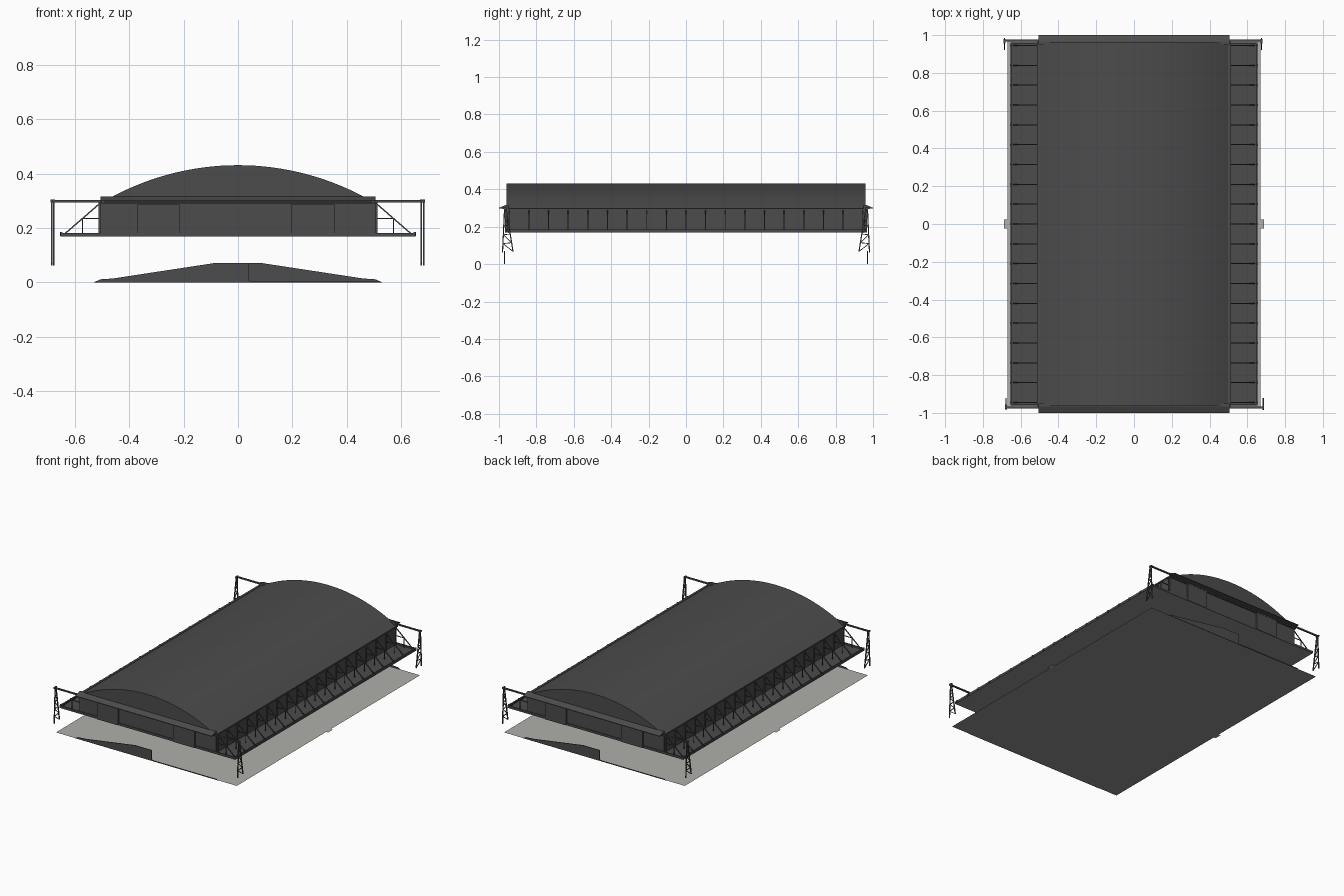
import bpy, bmesh, math
from mathutils import Vector

if "Cube" in bpy.data.objects:
    bpy.data.objects.remove(bpy.data.objects["Cube"])


def material(name, r, g, b):
    m = bpy.data.materials.new(name)
    m.diffuse_color = (r, g, b, 1)
    m.use_nodes = True
    m.node_tree.nodes["Principled BSDF"].inputs["Base Color"].default_value = m.diffuse_color
    return m


DARK = material("charcoal_cladding", 0.072, 0.072, 0.072)
PALE = material("pale_concrete", 0.43, 0.43, 0.40)
UNDER = material("grey_underside", 0.28, 0.28, 0.28)


def finish(name, bm, mat, recalc=True):
    if recalc:
        bmesh.ops.recalc_face_normals(bm, faces=bm.faces)
    me = bpy.data.meshes.new(name)
    bm.to_mesh(me)
    bm.free()
    me.materials.append(mat)
    ob = bpy.data.objects.new(name, me)
    bpy.context.collection.objects.link(ob)
    return ob


def sheet(name, mat, x0, x1, y0, y1, z):
    """Single upward-facing sheet."""
    bm = bmesh.new()
    bm.faces.new([bm.verts.new((x, y, z)) for x, y in ((x0, y0), (x1, y0), (x1, y1), (x0, y1))])
    return finish(name, bm, mat, False)


def add_box(bm, x0, x1, y0, y1, z0, z1):
    for v in bmesh.ops.create_cube(bm, size=1)["verts"]:
        v.co = Vector((x1 if v.co.x > 0 else x0, y1 if v.co.y > 0 else y0,
                       z1 if v.co.z > 0 else z0))


def add_bar(bm, a, b, t):
    """Square bar of thickness t between two points."""
    a, b = Vector(a), Vector(b)
    d = b - a
    rot = d.to_track_quat('Z', 'Y')
    for v in bmesh.ops.create_cube(bm, size=1)["verts"]:
        v.co = rot @ Vector((v.co.x * t, v.co.y * t, v.co.z * d.length)) + (a + b) / 2


def box(name, mat, *dims):
    bm = bmesh.new()
    add_box(bm, *dims)
    return finish(name, bm, mat)


def prism(name, mat, pts, axis, a, b):
    """Extrude a closed profile along x (points are y,z) or y (points are x,z)."""
    bm = bmesh.new()
    def put(p, t):
        return (t, p[0], p[1]) if axis == 'x' else (p[0], t, p[1])
    f = bm.faces.new([bm.verts.new(put(p, a)) for p in pts])
    ext = bmesh.ops.extrude_face_region(bm, geom=[f])["geom"]
    step = Vector((b - a, 0, 0)) if axis == 'x' else Vector((0, b - a, 0))
    bmesh.ops.translate(bm, vec=step, verts=[g for g in ext if isinstance(g, bmesh.types.BMVert)])
    return finish(name, bm, mat)


# Ground: grey under-sheet, pale top sheet, small side tabs
sheet("ground_base", UNDER, -0.67, 0.67, -0.97, 0.97, 0)
sheet("ground_top", PALE, -0.67, 0.67, -0.97, 0.97, 0.002)
sheet("ground_tab_left", PALE, -0.687, -0.67, -0.025, 0.025, 0.002)
sheet("ground_tab_right", PALE, 0.67, 0.687, -0.025, 0.025, 0.002)

# Upright half-ramp panels on the front and back ground edges (turned half round)
ramp = [(-0.53, 0), (-0.505, 0.011), (-0.46, 0.014), (-0.085, 0.071), (0.04, 0.071),
        (0.04, 0.005), (0.52, 0.005), (0.53, 0)]
for s, n in ((1, "front"), (-1, "back")):
    prism("ramp_panel_" + n, DARK, [(s * x, z) for x, z in ramp], 'y', -0.972 * s, -0.968 * s)

# Raised deck sheet with grey soffit and rims on all edges
sheet("deck", DARK, -0.65, 0.65, -0.96, 0.96, 0.172)
sheet("deck_soffit", UNDER, -0.653, 0.653, -0.962, 0.962, 0.167)
for s, n, m in ((-1, "left", "front"), (1, "right", "back")):
    xs = sorted((s * 0.645, s * 0.653))
    box("deck_rim_" + n, DARK, *xs, -0.962, 0.962, 0.168, 0.184)
    ys = sorted((s * 0.954, s * 0.962))
    box("deck_rim_" + m, DARK, -0.65, 0.65, *ys, 0.168, 0.182)

# Hall walls
box("hall_walls", DARK, -0.508, 0.508, -0.957, 0.957, 0.173, 0.294)

# Door plates and header band on both ends
for s, n in ((-1, "front"), (1, "back")):
    ys = sorted((s * 0.957, s * 0.967))
    for a, b, m in ((-0.37, -0.215, "a"), (0.195, 0.355, "b")):
        xs = sorted((-s * a, -s * b))
        box("door_%s_%s" % (n, m), DARK, *xs, *ys, 0.168, 0.287)
    box("header_" + n, DARK, -0.508, 0.508, *ys, 0.288, 0.296)
    # Sloping end canopy
    prism("canopy_" + n, DARK, [(s * 1.0, 0.297), (s * 1.0, 0.301), (s * 0.965, 0.316),
                                (s * 0.95, 0.316), (s * 0.95, 0.297)], 'x', -0.506, 0.506)

# Arched roof
R, TOP, HALF = 0.982, 0.431, 0.503
arc = []
for i in range(33):
    x = HALF - 2 * HALF * i / 32
    arc.append((x, TOP - R + math.sqrt(R * R - x * x)))
roof = prism("arched_roof", DARK, [(HALF, 0.286)] + arc + [(-HALF, 0.286)], 'y', -0.96, 0.96)
bpy.context.view_layer.objects.active = roof
roof.select_set(True)
bpy.ops.object.shade_smooth_by_angle(angle=math.radians(25))
roof.select_set(False)

MAST_X = {("left", "front"): -0.678, ("right", "front"): 0.684,
          ("left", "back"): -0.686, ("right", "back"): 0.675}

for s, n in ((-1, "left"), (1, "right")):
    # Eaves gutter
    xs = sorted((s * 0.498, s * 0.513))
    box("eaves_" + n, DARK, *xs, -0.965, 0.965, 0.288, 0.298)
    # Side frames: wall post, raking strut, tie and short prop
    bm = bmesh.new()
    for i in range(19):
        y = -0.945 + 1.89 * i / 18
        add_bar(bm, (s * 0.511, y, 0.172), (s * 0.511, y, 0.29), 0.005)
        add_bar(bm, (s * 0.511, y, 0.288), (s * 0.638, y, 0.178), 0.005)
        add_bar(bm, (s * 0.511, y, 0.235), (s * 0.574, y, 0.235), 0.004)
        add_bar(bm, (s * 0.572, y, 0.172), (s * 0.572, y, 0.235), 0.004)
        add_box(bm, s * 0.653 - 0.003, s * 0.653 + 0.003, y - 0.006, y + 0.006, 0.17, 0.185)
    finish("side_frames_" + n, bm, DARK)

    # Corner lattice masts with an arm back to the hall
    for e, m in ((-1, "front"), (1, "back")):
        bm = bmesh.new()
        x = MAST_X[(n, m)]

        def outer(t):
            return e * (0.970 + 0.011 * t), 0.30 - 0.238 * t

        def inner(t):
            return e * (0.962 - 0.037 * t), 0.30 - 0.232 * t

        add_bar(bm, (x, *outer(0)), (x, *outer(1)), 0.006)
        add_bar(bm, (x, *inner(0)), (x, *inner(1)), 0.006)
        for k in range(5):
            t0, t1 = k / 5, (k + 1) / 5
            add_bar(bm, (x, *outer(t0)), (x, *inner(t1)), 0.004)
            if k < 4:
                add_bar(bm, (x, *inner(t1)), (x, *outer(t1)), 0.004)
        add_bar(bm, (s * 0.50, e * 0.972, 0.298), (x + s * 0.004, e * 0.972, 0.298), 0.009)
        add_box(bm, x - 0.005, x + 0.005, e * 0.968 - 0.012, e * 0.968 + 0.012, 0.294, 0.304)
        finish("mast_%s_%s" % (m, n), bm, DARK)
